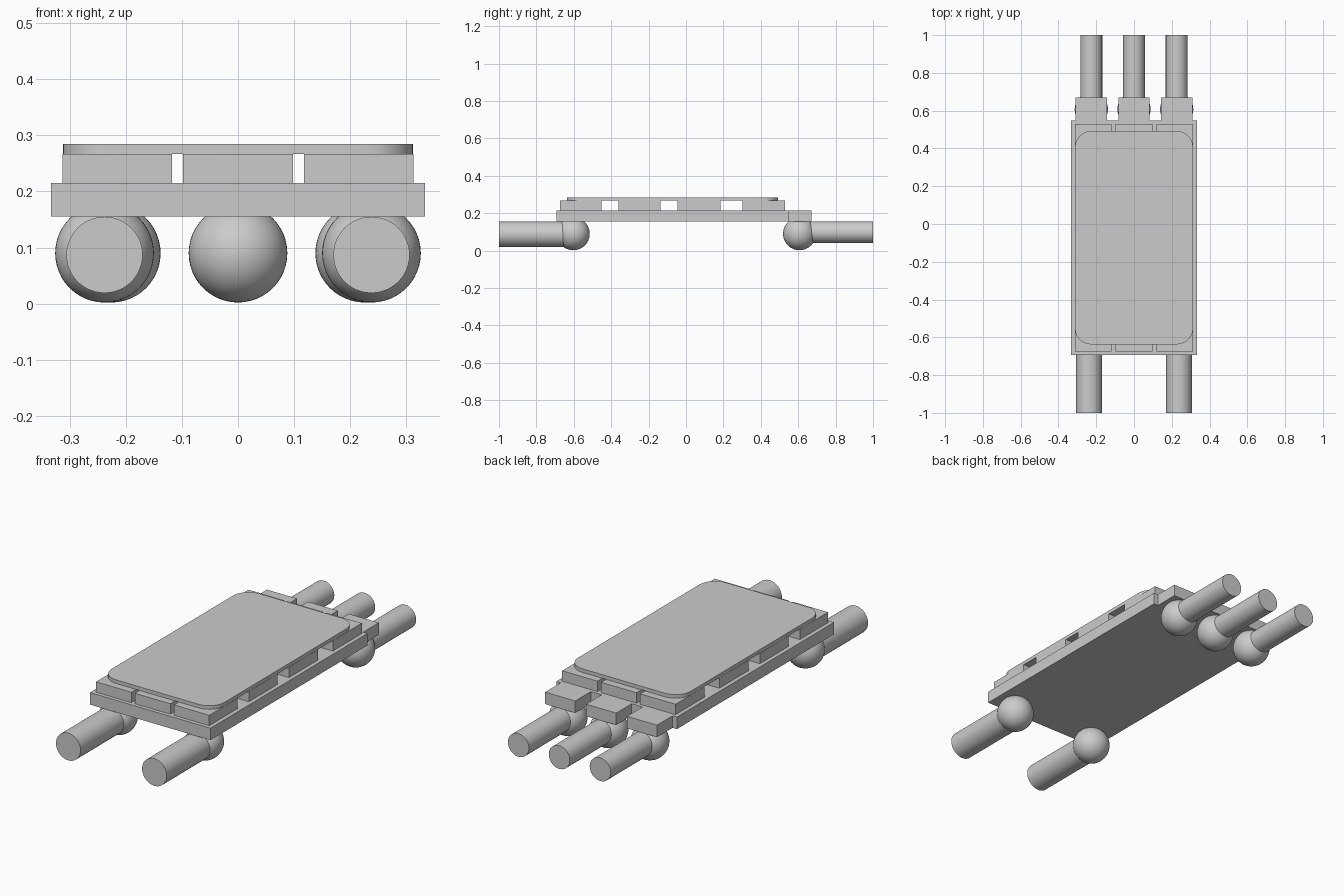
import bpy
import bmesh
from mathutils import Matrix

cube = bpy.data.objects.get("Cube")
if cube:
    bpy.data.objects.remove(cube, do_unlink=True)

# Single grey material
grey = bpy.data.materials.new("plain grey")
grey.use_nodes = True
colour = (0.6, 0.6, 0.6, 1)
grey.diffuse_color = colour
grey.node_tree.nodes["Principled BSDF"].inputs["Base Color"].default_value = colour


def finish(name, bm, smooth=False):
    mesh = bpy.data.meshes.new(name)
    bm.to_mesh(mesh)
    bm.free()
    mesh.materials.append(grey)
    obj = bpy.data.objects.new(name, mesh)
    bpy.context.collection.objects.link(obj)
    if smooth:
        bpy.ops.object.select_all(action="DESELECT")
        obj.select_set(True)
        bpy.context.view_layer.objects.active = obj
        bpy.ops.object.shade_smooth_by_angle()
    return obj


def box_mesh(x, y, z):
    bm = bmesh.new()
    size = [b - a for a, b in (x, y, z)]
    mid = [(a + b) / 2 for a, b in (x, y, z)]
    bmesh.ops.create_cube(bm, size=1, matrix=Matrix.Translation(mid) @ Matrix.Diagonal((*size, 1)))
    return bm


def ball(name, x, y):
    bm = bmesh.new()
    bmesh.ops.create_uvsphere(bm, u_segments=48, v_segments=24, radius=0.088,
                              matrix=Matrix.Translation((x, y, 0.09)))
    finish(name, bm, True)


def rod(name, x, y0, y1, z, radius):
    bm = bmesh.new()
    place = Matrix.Translation((x, (y0 + y1) / 2, z)) @ Matrix.Rotation(1.570796, 4, "X")
    bmesh.ops.create_cone(bm, cap_ends=True, segments=48, radius1=radius, radius2=radius,
                          depth=abs(y1 - y0), matrix=place)
    finish(name, bm, True)


# Base plate with three tabs at the back
BASE_Z = (0.155, 0.215)
finish("base_plate", box_mesh((-0.333, 0.333), (-0.693, 0.547), BASE_Z))
for side, x in (("right", -0.226), ("middle", 0), ("left", 0.226)):
    finish(f"back_tab_{side}", box_mesh((x - 0.083, x + 0.083), (0.547, 0.67), BASE_Z))
    ball(f"back_ball_{side}", x, 0.607)
    rod(f"back_rod_{side}", x, 0.607, 1, 0.098, 0.058)

# Front balls and thicker rods
for side, x in (("right", -0.238), ("left", 0.238)):
    ball(f"front_ball_{side}", x, -0.603)
    rod(f"front_rod_{side}", x, -0.603, -1, 0.087, 0.068)

# Grid of spacer blocks separated by channels
columns = ((-0.313, -0.118), (-0.098, 0.098), (0.118, 0.313))
rows = ((-0.674, -0.452), (-0.361, -0.137), (-0.045, 0.184), (0.302, 0.53))
for i, xs in enumerate(columns):
    for j, ys in enumerate(rows):
        finish(f"spacer_block_{i + 1}_{j + 1}", box_mesh(xs, ys, (0.215, 0.267)))

# Lid with rounded corners
bm = box_mesh((-0.312, 0.312), (-0.637, 0.492), (0.267, 0.285))
corners = [e for e in bm.edges if abs(e.verts[0].co.z - e.verts[1].co.z) > 0.01]
bmesh.ops.bevel(bm, geom=corners, offset=0.085, offset_type="OFFSET", segments=10,
                profile=0.5, affect="EDGES")
finish("lid", bm, True)
